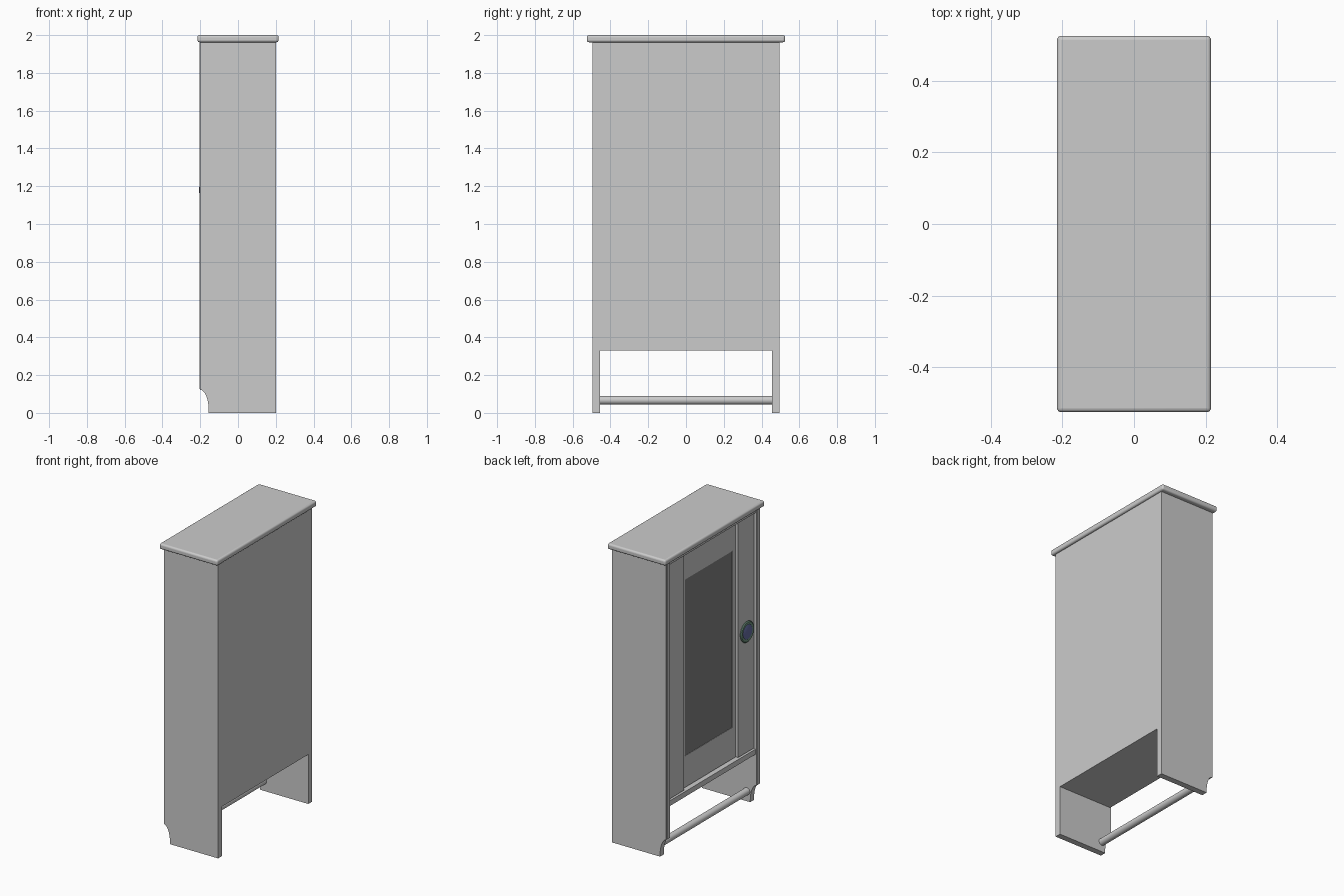
import bpy, bmesh, math
from mathutils import Matrix

if "Cube" in bpy.data.objects:
    bpy.data.objects.remove(bpy.data.objects["Cube"])


def finish(name, bm, color=None, bevel=0, segments=3, smooth=False):
    bmesh.ops.recalc_face_normals(bm, faces=bm.faces)
    me = bpy.data.meshes.new(name)
    bm.to_mesh(me)
    bm.free()
    ob = bpy.data.objects.new(name, me)
    bpy.context.collection.objects.link(ob)
    if color:
        mat = bpy.data.materials.new(name + "_colour")
        mat.diffuse_color = (*color, 1)
        mat.use_nodes = True
        mat.node_tree.nodes["Principled BSDF"].inputs["Base Color"].default_value = mat.diffuse_color
        me.materials.append(mat)
    if bevel:
        mod = ob.modifiers.new("bevel", "BEVEL")
        mod.width, mod.segments = bevel, segments
    if smooth:
        bpy.context.view_layer.objects.active = ob
        ob.select_set(True)
        bpy.ops.object.shade_smooth_by_angle()
        ob.select_set(False)
    return ob


def box(name, x0, x1, y0, y1, z0, z1, **kw):
    bm = bmesh.new()
    bmesh.ops.create_cube(bm, size=1)
    for v in bm.verts:
        v.co = ((x0 + x1) / 2 + v.co.x * (x1 - x0),
                (y0 + y1) / 2 + v.co.y * (y1 - y0),
                (z0 + z1) / 2 + v.co.z * (z1 - z0))
    return finish(name, bm, **kw)


def prism(name, profile, y0, y1):
    bm = bmesh.new()
    face = bm.faces.new([bm.verts.new((x, y0, z)) for x, z in profile])
    ext = bmesh.ops.extrude_face_region(bm, geom=[face])
    verts = [g for g in ext["geom"] if isinstance(g, bmesh.types.BMVert)]
    bmesh.ops.translate(bm, verts=verts, vec=(0, y1 - y0, 0))
    return finish(name, bm)


def turned(name, profile, y, z, color, steps=40):
    # Lathe of (radius, x) points around an axis along x
    bm = bmesh.new()
    vs = [bm.verts.new((x, y, z + r)) for r, x in profile]
    es = [bm.edges.new(p) for p in zip(vs, vs[1:])]
    bmesh.ops.spin(bm, geom=vs + es, cent=(0, y, z), axis=(1, 0, 0),
                   angle=math.tau, steps=steps)
    bmesh.ops.remove_doubles(bm, verts=bm.verts, dist=1e-5)
    return finish(name, bm, color=color, smooth=True)


# Side panels with a cove cut from the front foot, plus a front bead
cove = [(-0.2 + 0.045 * math.cos(a), 0.01 + 0.112 * math.sin(a))
        for a in [math.radians(9 * i) for i in range(11)]]
side = [(0.2, 0), (-0.155, 0)] + cove + [(-0.2, 1.965), (0.2, 1.965)]
for s, label in ((1, "left"), (-1, "right")):
    prism(label + "_side", side, s * 0.495, s * 0.455)
    y0, y1 = sorted((s * 0.463, s * 0.487))
    box(label + "_front_bead", -0.204, -0.19, y0, y1, 0.125, 1.965, bevel=0.003, segments=2)

# Back, bottom and top of the carcass
box("back_panel", 0.18, 0.2, -0.456, 0.456, 0.33, 1.965)
box("bottom_shelf", -0.195, 0.181, -0.456, 0.456, 0.33, 0.365)
box("top_rail", -0.195, 0.181, -0.456, 0.456, 1.94, 1.965)

# Overhanging top board with rounded edge over a thin moulding
box("top_board", -0.215, 0.215, -0.525, 0.525, 1.962, 2.0, bevel=0.012, segments=4, smooth=True)

# Door: stiles, rails and mirror
for s, label in ((1, "left"), (-1, "right")):
    y0, y1 = sorted((s * 0.285, s * 0.45))
    box(label + "_door_stile", -0.185, -0.145, y0, y1, 0.37, 1.935)
for label, z0, z1 in (("upper", 1.755, 1.935), ("lower", 0.37, 0.58)):
    box(label + "_door_rail", -0.167, -0.145, -0.286, 0.286, z0, z1)
for s, label in ((1, "left"), (-1, "right")):
    y0, y1 = sorted((s * 0.25, s * 0.286))
    box(label + "_mirror_edging", -0.167, -0.145, y0, y1, 0.58, 1.755)
box("mirror", -0.165, -0.15, -0.251, 0.251, 0.579, 1.756, color=(0.22, 0.22, 0.22))

# Knob: green rim with a blue domed centre
turned("knob_rim", [(0, -0.184), (0.055, -0.184), (0.068, -0.19), (0.07, -0.194),
                    (0.064, -0.199), (0.05, -0.198), (0, -0.197)],
       -0.367, 1.18, (0.16, 0.3, 0.22))
turned("knob_centre", [(0.05, -0.196), (0.046, -0.2), (0.034, -0.203), (0.018, -0.205), (0, -0.206)],
       -0.367, 1.18, (0.13, 0.15, 0.36))

# Towel rail between the feet
bm = bmesh.new()
bmesh.ops.create_cone(bm, cap_ends=True, segments=32, radius1=0.023, radius2=0.023, depth=0.912,
                      matrix=Matrix.Translation((-0.13, 0, 0.067)) @ Matrix.Rotation(math.pi / 2, 4, "X"))
finish("towel_rail", bm, smooth=True)
